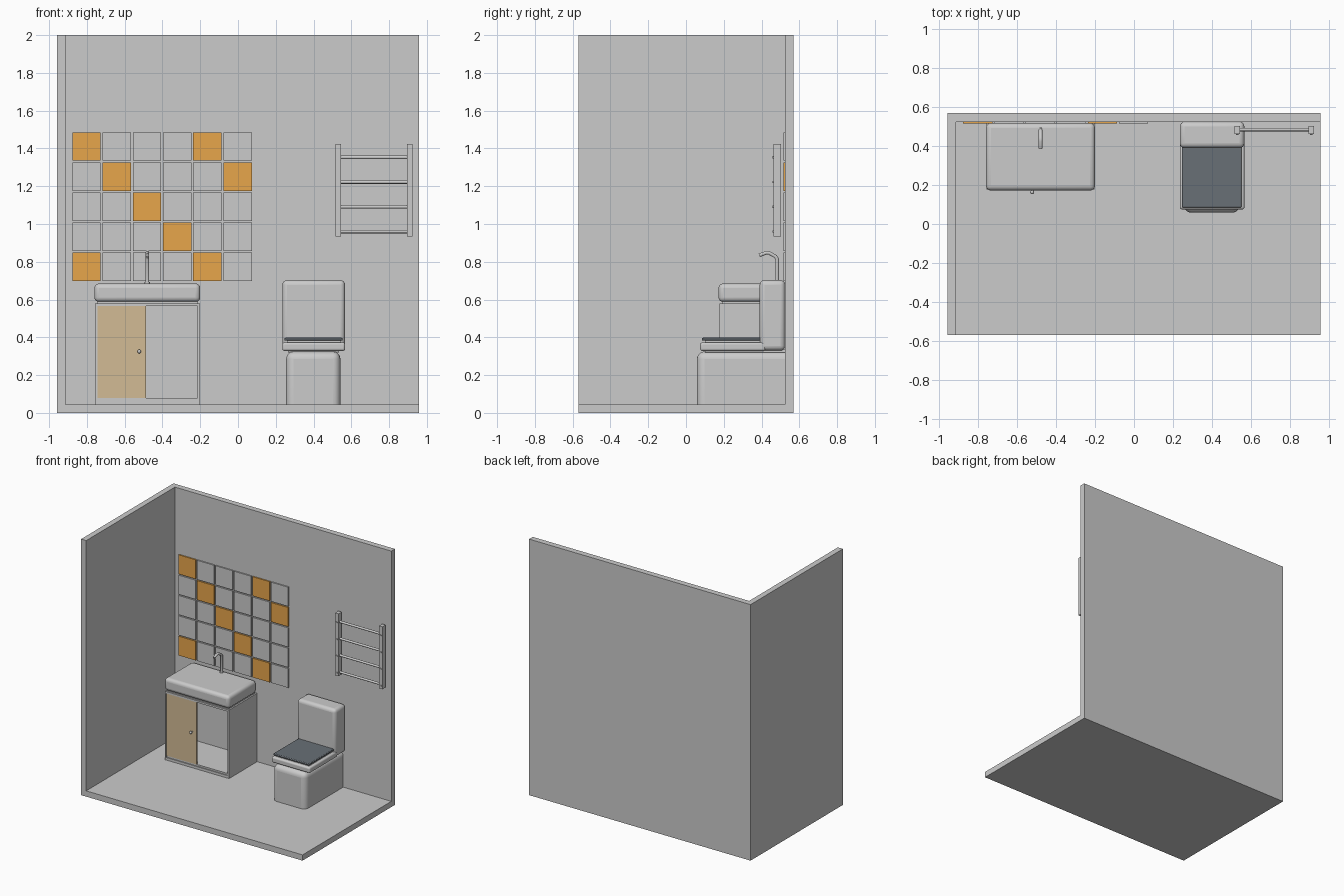
import bpy
import math
from mathutils import Vector

if "Cube" in bpy.data.objects:
    bpy.data.objects.remove(bpy.data.objects["Cube"])


def paint(name, rgb):
    m = bpy.data.materials.new(name)
    m.diffuse_color = (*rgb, 1)
    m.use_nodes = True
    m.node_tree.nodes["Principled BSDF"].inputs["Base Color"].default_value = m.diffuse_color
    return m


ORANGE = paint("orange_glaze", (0.8, 0.38, 0.07))
TAN = paint("tan_wood", (0.65, 0.5, 0.3))
DARK = paint("dark_plastic", (0.14, 0.16, 0.18))


def box(name, x, y, z, mat=None, bevel=0, segs=4):
    """Box from (min, max) ranges, optionally with rounded edges."""
    bpy.ops.mesh.primitive_cube_add(size=1)
    ob = bpy.context.object
    ob.name = name
    ob.location = [(r[0] + r[1]) / 2 for r in (x, y, z)]
    ob.scale = [r[1] - r[0] for r in (x, y, z)]
    bpy.ops.object.transform_apply(location=False, rotation=False, scale=True)
    if mat:
        ob.data.materials.append(mat)
    if bevel:
        b = ob.modifiers.new("round", "BEVEL")
        b.width, b.segments = bevel, segs
        bpy.ops.object.shade_smooth_by_angle()
    return ob


def rod(name, a, b, r, verts=16):
    """Cylinder between two points."""
    a, b = Vector(a), Vector(b)
    bpy.ops.mesh.primitive_cylinder_add(vertices=verts, radius=r, depth=(b - a).length,
                                        location=(a + b) / 2)
    ob = bpy.context.object
    ob.name = name
    ob.rotation_euler = (b - a).to_track_quat("Z", "Y").to_euler()
    bpy.ops.object.shade_smooth_by_angle()
    return ob


# Room: floor, back wall, left wall
FL, BW = 0.045, 0.525
box("floor", (-0.957, 0.957), (-0.57, 0.57), (0, FL))
box("back_wall", (-0.957, 0.957), (BW, 0.57), (FL, 2))
box("left_wall", (-0.957, -0.913), (-0.57, BW), (FL, 2))

# Wall tiles, top row first
pattern = ["X...X.", ".X...X", "..X...", "...X..", "X...X."]
for r, row in enumerate(pattern):
    for c, ch in enumerate(row):
        x0, z1 = -0.877 + c * 0.16, 1.485 - r * 0.159
        box(f"tile_{r}_{c}", (x0, x0 + 0.15), (0.515, BW), (z1 - 0.15, z1),
            ORANGE if ch == "X" else None)

# Cabinet carcass, open on the right half
CX = (-0.757, -0.202)
CY = (0.178, BW)
box("cabinet_base", CX, CY, (FL, 0.065))
box("cabinet_bottom", (-0.75, -0.21), (0.185, BW), (0.065, 0.078))
box("cabinet_top", CX, CY, (0.565, 0.58))
box("cabinet_left_side", (CX[0], CX[0] + 0.012), CY, (0.065, 0.565))
box("cabinet_right_side", (CX[1] - 0.012, CX[1]), CY, (0.065, 0.565))
box("cabinet_back", (-0.745, -0.214), (0.508, BW), (0.078, 0.565))
box("cabinet_door", (-0.745, -0.487), (0.182, 0.196), (0.078, 0.565), TAN)

# Door knob
rod("knob_stem", (-0.523, 0.182, 0.325), (-0.523, 0.165, 0.325), 0.005)
bpy.ops.mesh.primitive_uv_sphere_add(segments=16, ring_count=8, radius=0.01,
                                     location=(-0.523, 0.163, 0.325))
bpy.context.object.name = "knob"
bpy.ops.object.shade_smooth_by_angle()

# Sink block and the thin neck under it
box("sink_neck", (-0.745, -0.214), (0.19, 0.515), (0.58, 0.59))
box("sink", (-0.76, -0.2), (0.172, 0.518), (0.587, 0.685), bevel=0.025)

# Faucet: bent tube with a flange
cu = bpy.data.curves.new("faucet", "CURVE")
cu.dimensions = "3D"
cu.bevel_depth, cu.bevel_resolution = 0.01, 3
cu.use_fill_caps = True
path = [(0.482, 0.68), (0.482, 0.815), (0.474, 0.828), (0.44, 0.847), (0.425, 0.848), (0.388, 0.834)]
sp = cu.splines.new("POLY")
sp.points.add(len(path) - 1)
for p, (y, z) in zip(sp.points, path):
    p.co = (-0.48, y, z, 1)
sp.use_smooth = True
bpy.context.collection.objects.link(bpy.data.objects.new("faucet", cu))
rod("faucet_flange", (-0.48, 0.482, 0.68), (-0.48, 0.482, 0.692), 0.014)

# Toilet
box("toilet_base", (0.255, 0.542), (0.058, BW), (FL - 0.0, 0.325), bevel=0)
base = bpy.context.object
bev = base.modifiers.new("round", "BEVEL")
bev.width, bev.segments = 0.04, 5
bev.limit_method = "WEIGHT"
# round only the front verticals and the front and side top edges
w = base.data.attributes.new("bevel_weight_edge", "FLOAT", "EDGE")
for e in base.data.edges:
    m = sum((base.data.vertices[i].co for i in e.vertices), Vector()) / 2
    top, bottom, rear = m.z > 0.1, m.z < -0.1, m.y > 0.1
    w.data[e.index].value = 0 if (bottom or rear) else 1
bpy.ops.object.shade_smooth_by_angle()
box("toilet_neck", (0.265, 0.535), (0.1, BW), (0.32, 0.335))
box("seat", (0.235, 0.567), (0.075, 0.42), (0.328, 0.373), bevel=0.012)
box("seat_gap", (0.26, 0.545), (0.1, 0.4), (0.37, 0.384))
box("lid", (0.246, 0.553), (0.085, 0.402), (0.382, 0.398), DARK, bevel=0.005, segs=2)
box("tank", (0.235, 0.567), (0.39, BW), (0.33, 0.703), bevel=0.025)

# Towel rail: two posts, four rungs with front screws
for side, x0 in (("left", 0.515), ("right", 0.895)):
    box(f"rail_post_{side}", (x0, x0 + 0.029), (0.463, 0.503), (0.935, 1.423))
for i in range(4):
    z = 0.96 + i * 0.131
    rod(f"rail_rung_{i}", (0.52, 0.485, z), (0.918, 0.485, z), 0.009)
    for x in (0.53, 0.91):
        rod(f"rail_screw_{i}", (x, 0.465, z), (x, 0.457, z), 0.006, 12)
